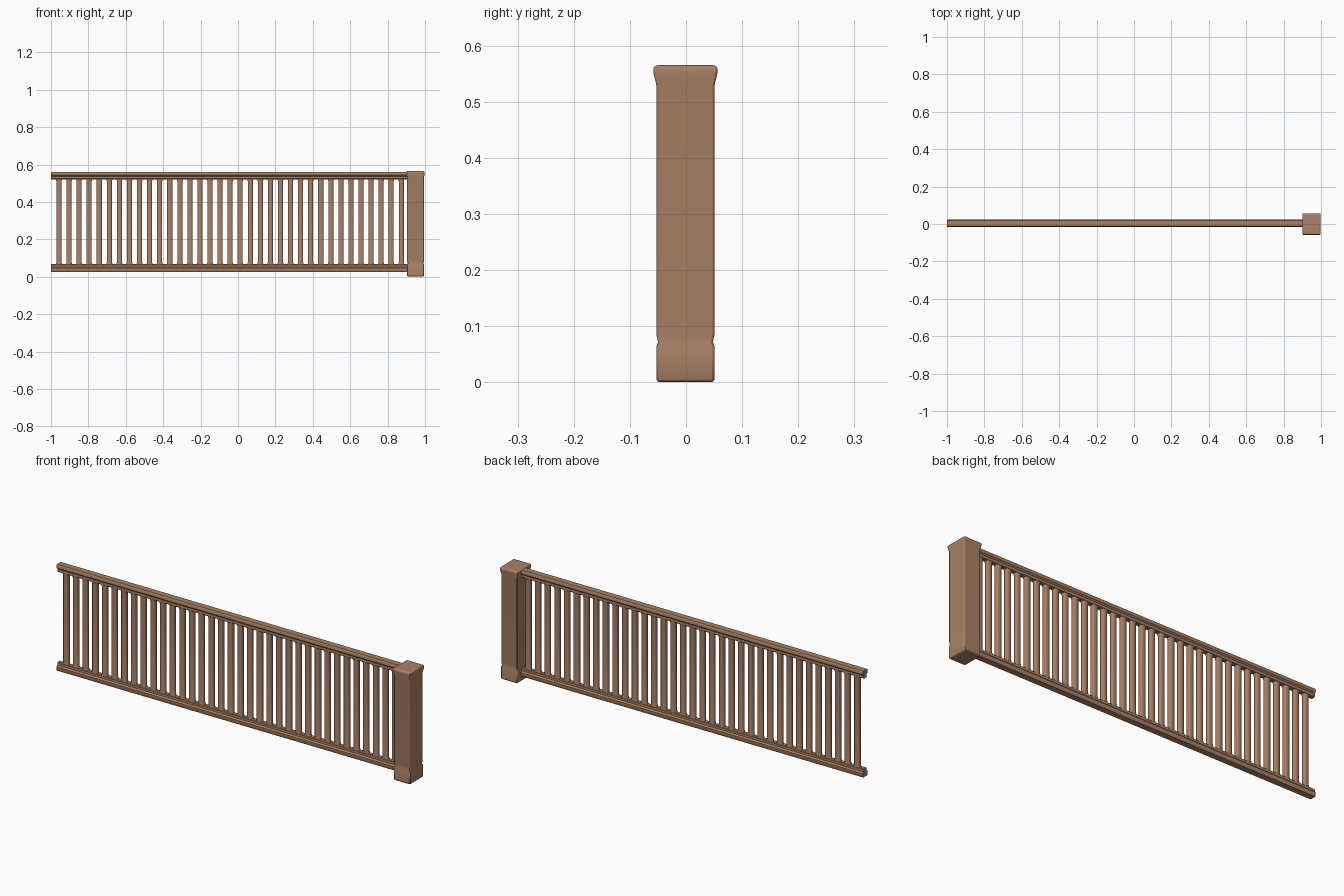
import bpy, bmesh, math

if "Cube" in bpy.data.objects:
    bpy.data.objects.remove(bpy.data.objects["Cube"])

wood = bpy.data.materials.new("warm brown wood")
wood.diffuse_color = (0.40, 0.225, 0.13, 1)
wood.use_nodes = True
wood.node_tree.nodes["Principled BSDF"].inputs["Base Color"].default_value = wood.diffuse_color


def finish(name, bm, bevel=0.0, angle=40):
    bmesh.ops.recalc_face_normals(bm, faces=bm.faces)
    me = bpy.data.meshes.new(name)
    bm.to_mesh(me)
    bm.free()
    ob = bpy.data.objects.new(name, me)
    bpy.context.collection.objects.link(ob)
    me.materials.append(wood)
    if bevel:
        m = ob.modifiers.new("soft edges", 'BEVEL')
        m.width, m.segments, m.limit_method = bevel, 2, 'ANGLE'
        m.angle_limit = math.radians(50)
    bpy.ops.object.select_all(action='DESELECT')
    ob.select_set(True)
    bpy.context.view_layer.objects.active = ob
    bpy.ops.object.shade_smooth_by_angle(angle=math.radians(angle))
    return ob


def loft(bm, rings):
    """Skin a list of equally sized point rings and cap both ends."""
    vs = [[bm.verts.new(p) for p in r] for r in rings]
    n = len(vs[0])
    for a, b in zip(vs, vs[1:]):
        for i in range(n):
            j = (i + 1) % n
            bm.faces.new((a[i], a[j], b[j], b[i]))
    bm.faces.new(vs[0])
    bm.faces.new(vs[-1])


def rail(name, half):
    """Extrude a mirrored (half depth, z) profile along x."""
    yc = 0.004
    prof = [(yc - w, z) for w, z in half] + [(yc + w, z) for w, z in reversed(half)]
    bm = bmesh.new()
    loft(bm, [[(x, y, z) for y, z in prof] for x in (-1.0, 0.92)])
    return finish(name, bm)


# Square newel post: foot, shallow neck, shaft, flared cap
bm = bmesh.new()
post = [(0.000, 0.042, 0.047), (0.005, 0.046, 0.052), (0.062, 0.046, 0.052),
        (0.072, 0.043, 0.049), (0.086, 0.045, 0.052), (0.530, 0.045, 0.052),
        (0.551, 0.049, 0.057), (0.560, 0.049, 0.057), (0.565, 0.046, 0.053)]
loft(bm, [[(0.949 + sx * hx, -0.001 + sy * hy, z)
           for sx, sy in ((-1, -1), (1, -1), (1, 1), (-1, 1))] for z, hx, hy in post])
finish("newel_post", bm, bevel=0.004)

# Moulded handrail (wide on top) and bottom rail (wide at the base)
rail("top_rail", [(0.009, 0.521), (0.012, 0.524), (0.012, 0.537), (0.018, 0.543),
                  (0.019, 0.555), (0.015, 0.561)])
rail("bottom_rail", [(0.015, 0.026), (0.018, 0.030), (0.018, 0.046), (0.012, 0.053),
                     (0.012, 0.064), (0.009, 0.067)])

# Row of balusters, flaring slightly where they meet the rails
bm = bmesh.new()
COUNT, X0, X1 = 35, -0.957, 0.873
for i in range(COUNT):
    cx = X0 + (X1 - X0) * i / (COUNT - 1)
    rings = []
    for z, w in ((0.055, 0.021), (0.066, 0.017), (0.076, 0.0135),
                 (0.512, 0.0135), (0.522, 0.017), (0.532, 0.021)):
        d, c = 0.011, 0.004
        pts = [(-w, -d + c), (-w + c, -d), (w - c, -d), (w, -d + c),
               (w, d - c), (w - c, d), (-w + c, d), (-w, d - c)]
        rings.append([(cx + x, 0.004 + y, z) for x, y in pts])
    loft(bm, rings)
finish("balusters", bm, angle=50)
